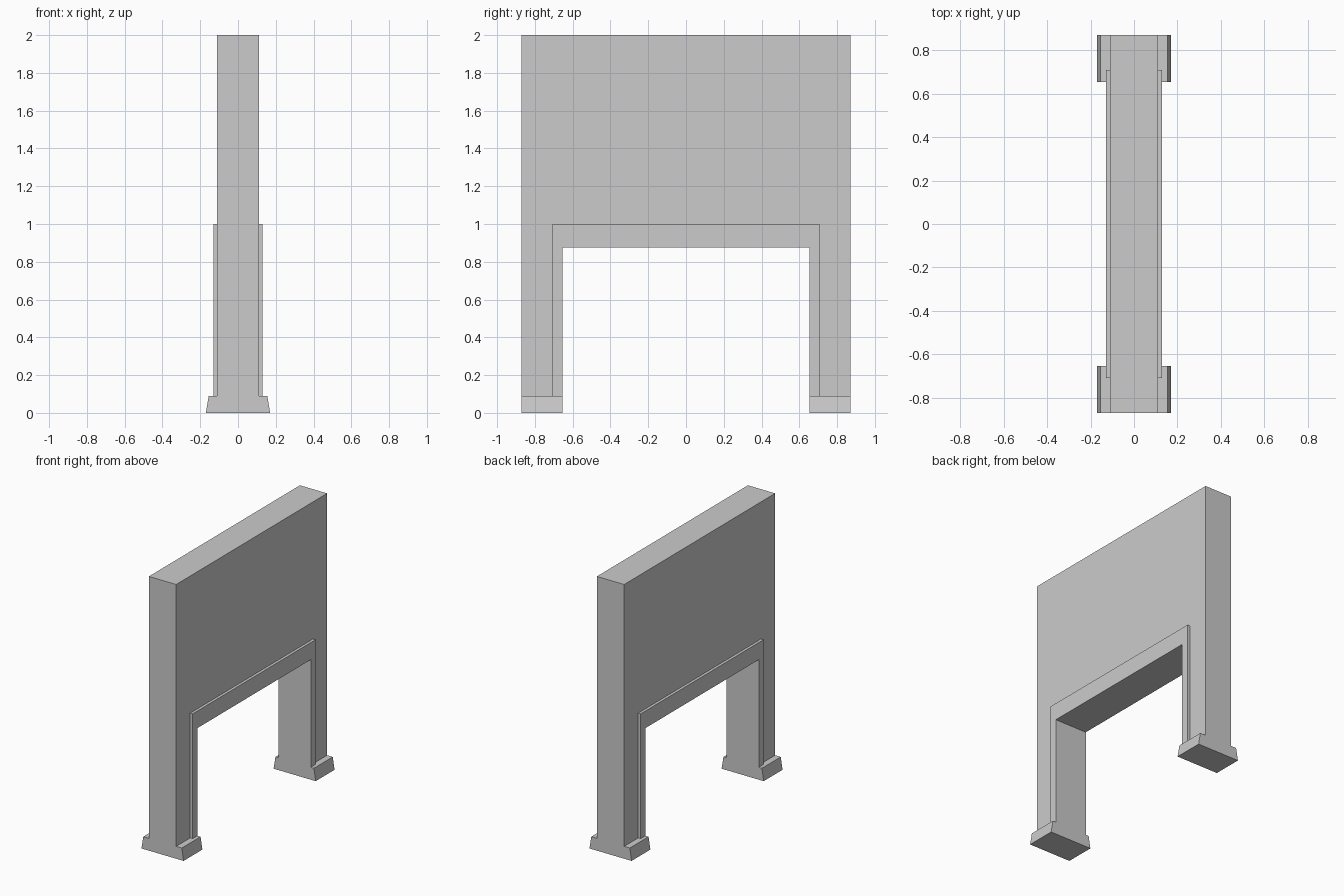
import bpy
import bmesh
from mathutils import Vector

cube = bpy.data.objects.get("Cube")
if cube:
    bpy.data.objects.remove(cube, do_unlink=True)

# Main dimensions
HALF_LENGTH, HEIGHT, HALF_WALL = 0.87, 2.0, 0.11
TRIM_OUT, TRIM_TOP, HALF_TRIM = 0.708, 1.0, 0.13
GAP, GAP_TOP = 0.653, 0.875
FOOT_TOP, FOOT_WIDE, FOOT_NARROW = 0.09, 0.17, 0.155

GREY = (0.6, 0.6, 0.6, 1.0)
stone = bpy.data.materials.new("stone grey")
stone.use_nodes = True
stone.diffuse_color = GREY
stone.node_tree.nodes["Principled BSDF"].inputs["Base Color"].default_value = GREY


def prism(name, outline, offset):
    """Extrude a flat outline by an offset into a closed solid."""
    bm = bmesh.new()
    face = bm.faces.new([bm.verts.new(p) for p in outline])
    result = bmesh.ops.extrude_face_region(bm, geom=[face], use_keep_orig=True)
    moved = [v for v in result["geom"] if isinstance(v, bmesh.types.BMVert)]
    bmesh.ops.translate(bm, verts=moved, vec=Vector(offset))
    bmesh.ops.recalc_face_normals(bm, faces=bm.faces)
    mesh = bpy.data.meshes.new(name)
    bm.to_mesh(mesh)
    bm.free()
    mesh.materials.append(stone)
    obj = bpy.data.objects.new(name, mesh)
    bpy.context.collection.objects.link(obj)
    return obj


def portal(name, outer, top, inner, inner_top, half_depth):
    """Upside-down U shape standing on the feet."""
    half = [(outer, top), (outer, FOOT_TOP), (inner, FOOT_TOP), (inner, inner_top)]
    profile = half + [(-y, z) for y, z in reversed(half)]
    outline = [(-half_depth, y, z) for y, z in profile]
    return prism(name, outline, (2 * half_depth, 0, 0))


# Wall, with the thicker door trim fitted inside its opening
portal("wall", HALF_LENGTH, HEIGHT, TRIM_OUT, TRIM_TOP, HALF_WALL)
portal("door_trim", TRIM_OUT, TRIM_TOP, GAP, GAP_TOP, HALF_TRIM)

# Tapered feet under both legs
for name, side in (("front_foot", -1), ("back_foot", 1)):
    section = [(-FOOT_WIDE, 0), (FOOT_WIDE, 0),
               (FOOT_NARROW, FOOT_TOP), (-FOOT_NARROW, FOOT_TOP)]
    outline = [(x, side * GAP, z) for x, z in section]
    prism(name, outline, (0, side * (HALF_LENGTH - GAP), 0))
